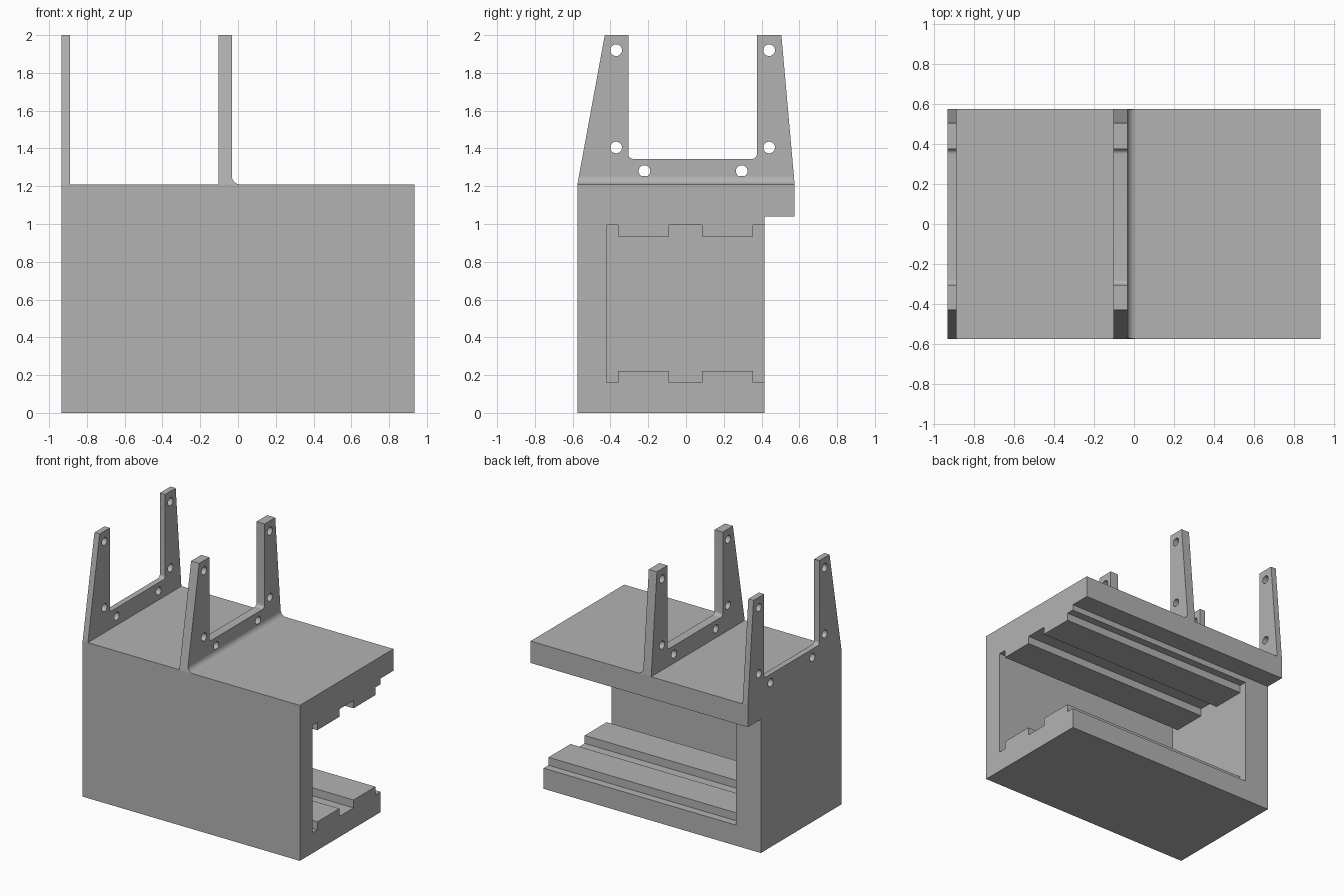
import bpy, bmesh, math
from mathutils import Vector

cube = bpy.data.objects.get("Cube")
if cube:
    bpy.data.objects.remove(cube, do_unlink=True)

grey = bpy.data.materials.new("plain grey")
grey.use_nodes = True
grey.diffuse_color = (0.45, 0.45, 0.45, 1)
grey.node_tree.nodes["Principled BSDF"].inputs["Base Color"].default_value = grey.diffuse_color

DECK = 1.21      # top of the housing
HALF = 0.935     # half length
DEPTH = 0.575    # half depth


def extrude(name, points, start, sweep):
    """Solid made by sweeping a closed outline of 3D points."""
    bm = bmesh.new()
    face = bm.faces.new([bm.verts.new(Vector(p) + Vector(start)) for p in points])
    swept = bmesh.ops.extrude_face_region(bm, geom=[face])
    moved = [v for v in swept["geom"] if isinstance(v, bmesh.types.BMVert)]
    bmesh.ops.translate(bm, verts=moved, vec=sweep)
    bmesh.ops.recalc_face_normals(bm, faces=bm.faces)
    mesh = bpy.data.meshes.new(name)
    bm.to_mesh(mesh)
    bm.free()
    mesh.materials.append(grey)
    obj = bpy.data.objects.new(name, mesh)
    bpy.context.collection.objects.link(obj)
    return obj


def side_profile(name, yz, x0, x1):
    return extrude(name, [(0, y, z) for y, z in yz], (x0, 0, 0), (x1 - x0, 0, 0))


def activate(obj):
    bpy.ops.object.select_all(action="DESELECT")
    obj.select_set(True)
    bpy.context.view_layer.objects.active = obj


def cut(obj, cutter):
    activate(obj)
    mod = obj.modifiers.new("cut", "BOOLEAN")
    mod.operation = "DIFFERENCE"
    mod.solver = "EXACT"
    mod.object = cutter
    bpy.ops.object.modifier_apply(modifier=mod.name)
    bpy.data.objects.remove(cutter, do_unlink=True)


def smooth(obj):
    activate(obj)
    bpy.ops.object.shade_smooth_by_angle(angle=math.radians(35))


def arc(cx, cy, r, a0, a1, steps=8):
    angles = [math.radians(a0 + (a1 - a0) * i / steps) for i in range(steps + 1)]
    return [(cx + r * math.cos(a), cy + r * math.sin(a)) for a in angles]


# Housing with a rear overhanging lip
housing = side_profile("housing", [
    (-DEPTH, 0), (0.415, 0), (0.415, 1.04), (DEPTH, 1.04), (DEPTH, DECK), (-DEPTH, DECK)],
    -HALF, HALF)

# Cavity open to the back and one end, with two rails on floor and ceiling
rail_steps = [-0.36, -0.09, 0.085, 0.355]


def rail_line(base, rail):
    line = [(-0.42, base)]
    for i, y in enumerate(rail_steps):
        line += [(y, base), (y, rail)] if i % 2 == 0 else [(y, rail), (y, base)]
    return line + [(0.6, base)]


cavity = side_profile("cavity_cutter",
                      rail_line(0.16, 0.222) + rail_line(0.995, 0.935)[::-1],
                      -0.72, HALF + 0.1)
cut(housing, cavity)

# Two upright brackets, each with two tapered arms and six screw holes
bracket = ([(-DEPTH, DECK), (DEPTH, DECK), (0.505, 2), (0.375, 2)]
           + arc(0.35, 1.37, 0.025, 0, -90)
           + arc(-0.28, 1.37, 0.025, 270, 180)
           + [(-0.305, 2), (-0.43, 2)])
holes = [(y, z) for y in (-0.37, 0.44) for z in (1.405, 1.92)] + [(-0.22, 1.28), (0.295, 1.28)]

for name, x0, x1 in (("end_bracket", -HALF, -0.89), ("middle_bracket", -0.103, -0.033)):
    plate = side_profile(name, bracket, x0, x1)
    for y, z in holes:
        cut(plate, side_profile("hole_cutter", arc(y, z, 0.031, 0, 345, 23),
                                x0 - 0.05, x1 + 0.05))
    smooth(plate)

# Rounded fillet at the foot of the middle bracket, ends following its taper
r = 0.045
curve = [(-0.033, DECK)] + arc(-0.033 + r, DECK + r, r, 180, 270, 10)
fillet = extrude("bracket_fillet", [(x, 0, z) for x, z in curve],
                 (0, -DEPTH, 0), (0, 2 * DEPTH, 0))
for v in fillet.data.vertices:
    rise = v.co.z - DECK
    v.co.y += 0.184 * rise if v.co.y < 0 else -0.089 * rise
smooth(fillet)
